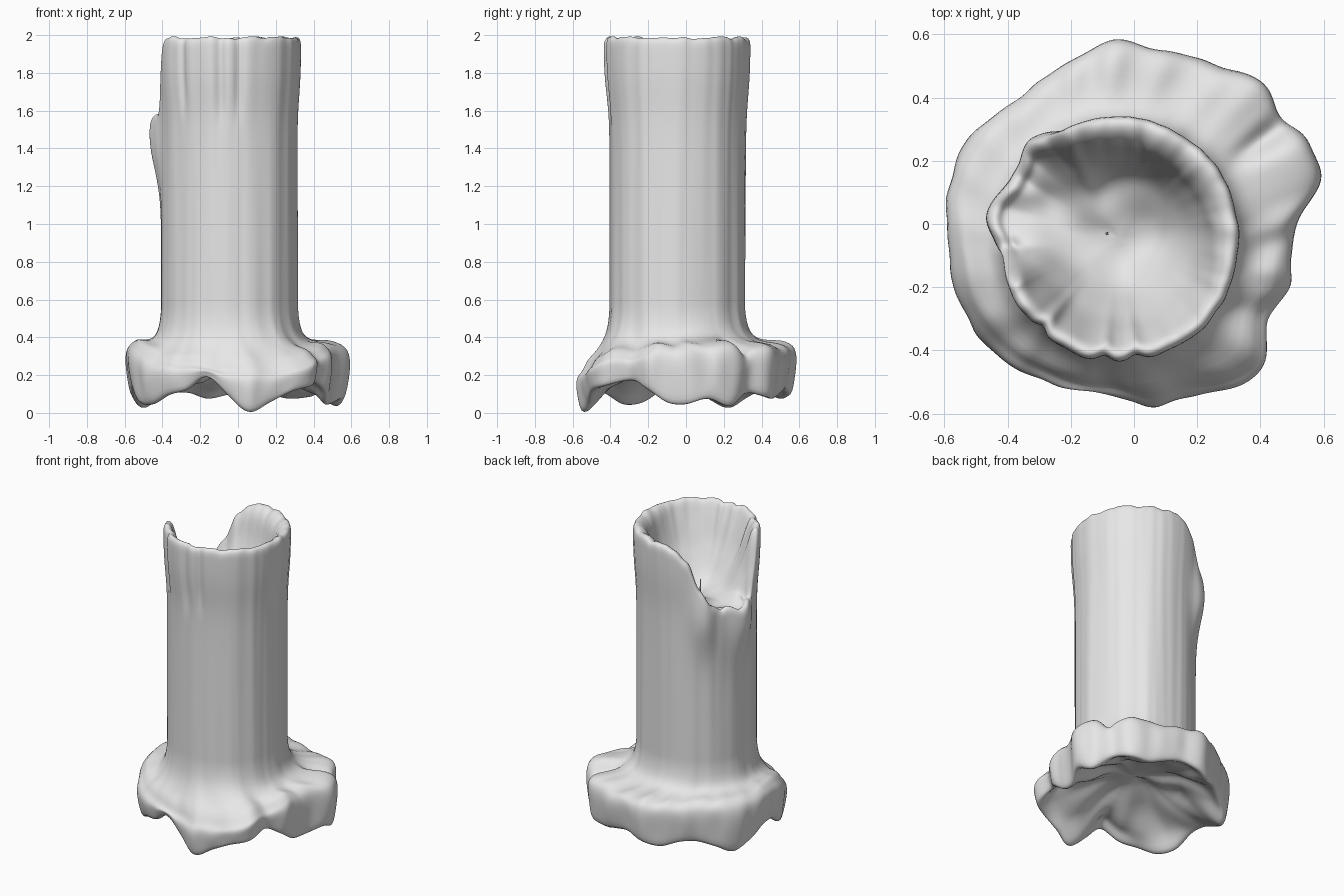
import bpy, bmesh, math
from math import sin, cos, exp, radians
from mathutils import Vector, noise

cube = bpy.data.objects.get("Cube")
if cube:
    bpy.data.objects.remove(cube, do_unlink=True)

COLS = 160
CENTRE = Vector((-.047, -.045, 0))

# Skirt outline radius and hem height, every 12 degrees from +x
OUTLINE = [.515, .595, .61, .575, .61, .565, .555, .56, .585, .565, .545, .535, .57, .59, .60,
           .59, .59, .605, .60, .59, .57, .56, .545, .58, .57, .605, .615, .52, .53, .51]
HEM = [.04, .07, .03, .1, .08, .07, .1, .12, .09, .07, .1, .1, .07, .02, .07,
       .12, .12, .05, .04, .09, .12, .19, .09, 0, .05, .11, .14, .17, .12, .05]
# Broken rim: (angle, drop)
NOTCH = [(0, 0), (95, 0), (108, .05), (118, .12), (126, .25), (137, .36), (149, .42),
         (175, .42), (186, .38), (193, .24), (199, .06), (204, 0), (360, 0)]


def wax_material(name, shade):
    mat = bpy.data.materials.new(name)
    mat.use_nodes = True
    mat.diffuse_color = (shade, shade, shade, 1)
    mat.node_tree.nodes["Principled BSDF"].inputs["Base Color"].default_value = (shade, shade, shade, 1)
    return mat


def around(table, deg):
    """Smooth periodic lookup in an evenly spaced table."""
    n = len(table)
    f = deg / 360 * n
    i = int(f)
    t = f - i
    a, b, c, d = (table[(i + k) % n] for k in (-1, 0, 1, 2))
    return b + .5 * t * (c - a + t * (2*a - 5*b + 4*c - d + t * (3*(b - c) + d - a)))


def piecewise(points, x):
    for (x0, y0), (x1, y1) in zip(points, points[1:]):
        if x <= x1:
            return y0 + (y1 - y0) * (x - x0) / (x1 - x0)
    return points[-1][1]


def bump(x, mid, width):
    return exp(-((x - mid) / width) ** 2)


def rough(deg, z, freq, seed):
    a = radians(deg)
    return noise.noise(Vector((cos(a) * freq, sin(a) * freq, z + seed)))


def direction(deg):
    return Vector((cos(radians(deg)), sin(radians(deg)), 0))


def shaft_radius(deg, z):
    """Shaft with run marks, a flared lip and swollen drips below the notch."""
    r = .362 + .009 * rough(deg, z * .35, 3.5, 3) + .004 * rough(deg, z * .5, 9, 8)
    r += (.022 + .012 * bump(deg, 265, 40)) / (1 + exp(-(z - 1.68) * 14))
    r += .062 * bump(deg, 171, 14) * bump(z, 1.47, .24)
    r += .055 * bump(deg, 131, 12) * bump(z, 1.52, .22)
    r += .02 * bump(deg, 150, 10) * bump(z, 1.45, .25)
    for mid, low in ((263, 1.57), (278, 1.6), (229, 1.62)):
        r -= .02 * bump(deg, mid, 3.5) / (1 + exp(-(z - low) * 25))
    return r


def shaft_point(deg, z, inset=0):
    p = CENTRE + direction(deg) * (shaft_radius(deg, z) - inset)
    p.z = z
    return p


def column(deg):
    """One vertical strip: underside, hem, skirt, shaft, lip, bowl."""
    hem = around(HEM, deg)
    edge = direction(deg) * around(OUTLINE, deg)
    front = max(0, -sin(radians(deg)))
    fold = .025 * rough(deg, 0, 5, 5) - .05 * bump(deg, 34, 4) + .02 * bump(deg, 188, 18)
    shelf = .36 - .14 * front ** 1.5 + fold
    lobe = .032 * rough(deg, 0, 6, 4)
    pts = []
    # hollow underside and rounded hem
    for w, z in ((.12, .27), (.3, .26), (.5, .22), (.7, hem * .5 + .11), (.82, hem + .05),
                 (.89, hem + .01), (.94, hem)):
        p = edge * w
        p.z = z + (.06 * rough(deg, w, 4 * w, 1) if w < .85 else 0)
        pts.append(p)
    # outer face of the skirt, swelling into lobes
    for w, t in ((.97, .08), (.985, .3), (1, .55), (1.005, .75), (.99, .9), (.95, .98)):
        p = edge * (w + lobe * sin(math.pi * t) - .02 * abs(lobe))
        p.z = hem + (shelf - hem) * t
        pts.append(p)
    # shelf running up into the shaft
    for w, z in ((.72, shelf + .01 + .045 * front + fold * .3),
                 (.45, .375 - .055 * front + fold * .7),
                 (.22, .395 - .015 * front), (.1, .43), (.035, .48)):
        p = shaft_point(deg, .5).lerp(edge, w)
        p.z = z
        pts.append(p)
    # shaft
    drop = piecewise(NOTCH, deg)
    top = 1.988 - drop + (.014 + .05 * drop) * rough(deg, 0, 6, 2)
    steps = 34
    for k in range(steps):
        pts.append(shaft_point(deg, .54 + (top - .575) * k / (steps - 1)))
    # rounded lip, thicker towards the back
    thick = .05 * max(0, cos(radians(deg - 55)))
    for inset, down in ((.006, .012), (.02, 0), (.036 + thick * .3, .006),
                        (.05 + thick * .8, .025 + thick * .5)):
        pts.append(shaft_point(deg, top - down, inset))
    # melted bowl, smoother than the rim
    inner = shaft_radius(deg, top) - .05 - thick
    floor = 1.53
    soft = 1.988 - sum(piecewise(NOTCH, (deg + k) % 360) for k in range(-20, 21, 5)) / 9
    for w in (.97, .94, .9, .85, .79, .72, .63, .52, .4, .27, .13):
        p = CENTRE + direction(deg) * (.3 + (inner - .3) * w ** 6) * w
        level = soft + (top - soft) * w ** 8 - .025 - thick
        p.z = floor + max(level - floor, 0) * w ** 3.2
        lumps = .03 + .05 * bump(deg, 125, 30)
        p.z += lumps * noise.noise(p * 7) * (1 - w ** 8)
        pts.append(p)
    return pts


def add_object(name, bm, mat):
    bmesh.ops.recalc_face_normals(bm, faces=bm.faces)
    mesh = bpy.data.meshes.new(name)
    bm.to_mesh(mesh)
    bm.free()
    mesh.materials.append(mat)
    mesh.polygons.foreach_set("use_smooth", [True] * len(mesh.polygons))
    obj = bpy.data.objects.new(name, mesh)
    bpy.context.collection.objects.link(obj)
    return obj


wax = wax_material("pale grey wax", .8)

# Candle body lofted from the columns
bm = bmesh.new()
strips = [[bm.verts.new(p) for p in column(360 * i / COLS)] for i in range(COLS)]
for a, b in zip(strips, strips[1:] + strips[:1]):
    for k in range(len(a) - 1):
        bm.faces.new((a[k], b[k], b[k + 1], a[k + 1]))
for end in (0, -1):
    hub = bm.verts.new(sum((s[end].co for s in strips), Vector()) / COLS)
    for a, b in zip(strips, strips[1:] + strips[:1]):
        bm.faces.new((a[end], b[end], hub))
body = add_object("candle_body", bm, wax)
body.modifiers.new("soften", "SUBSURF").levels = 1

# Short wick standing in the bowl
bm = bmesh.new()
bmesh.ops.create_cone(bm, cap_ends=True, segments=8, radius1=.005, radius2=.003, depth=.12)
bmesh.ops.translate(bm, verts=bm.verts, vec=(-.085, -.03, 1.57))
add_object("wick", bm, wax)
